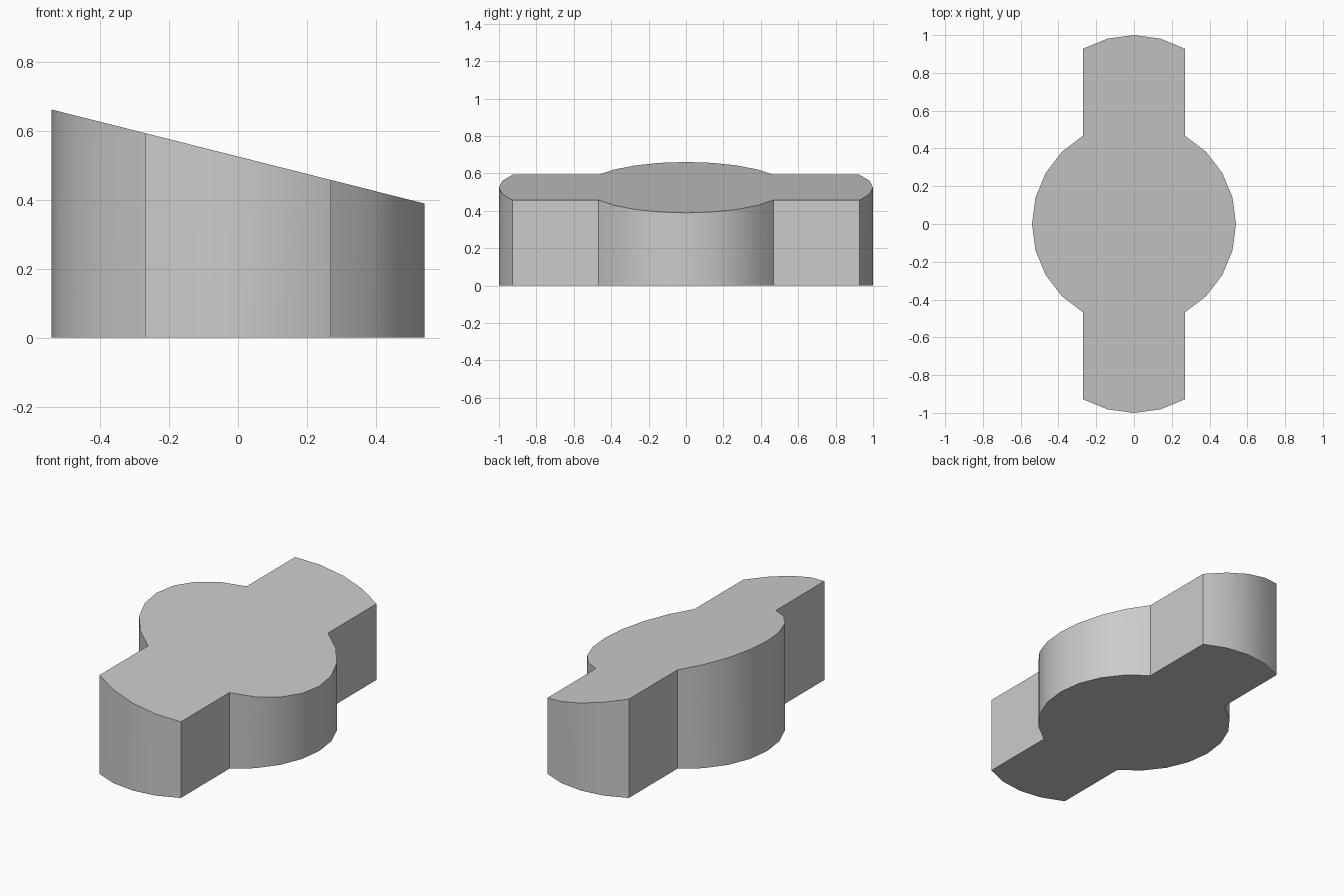
import bpy
import bmesh
from math import sin, cos, radians

cube = bpy.data.objects.get("Cube")
if cube:
    bpy.data.objects.remove(cube, do_unlink=True)

RADIUS = 0.54        # round centre and arm ends share this radius
SHIFT = 0.46         # arm end arcs are the centre arc moved outwards
MID_HEIGHT = 0.525
SLOPE = -0.252       # top falls towards +x


def arc(start, end, y_offset=0.0):
    """Points every 15 degrees along the shared radius."""
    return [(RADIUS * cos(radians(a)), RADIUS * sin(radians(a)) + y_offset)
            for a in range(start, end + 1, 15)]


# Outline: round sides joined by two arms with curved ends
outline = arc(-60, 60) + arc(60, 120, SHIFT) + arc(120, 240) + arc(240, 300, -SHIFT)

# Solid: flat bottom, sloping top
bm = bmesh.new()
bottom = [bm.verts.new((x, y, 0)) for x, y in outline]
top = [bm.verts.new((x, y, MID_HEIGHT + SLOPE * x)) for x, y in outline]
bm.faces.new(bottom[::-1])
bm.faces.new(top)
for i in range(len(outline)):
    j = (i + 1) % len(outline)
    bm.faces.new((bottom[i], bottom[j], top[j], top[i]))
bmesh.ops.recalc_face_normals(bm, faces=bm.faces)
mesh = bpy.data.meshes.new("winged_wedge_block")
bm.to_mesh(mesh)
bm.free()

block = bpy.data.objects.new("winged_wedge_block", mesh)
bpy.context.collection.objects.link(block)

# Plain grey material
grey = bpy.data.materials.new("plain_grey")
grey.use_nodes = True
colour = (0.6, 0.6, 0.6, 1)
grey.diffuse_color = colour
grey.node_tree.nodes["Principled BSDF"].inputs["Base Color"].default_value = colour
mesh.materials.append(grey)

# Smooth curved walls, crisp corners
bpy.ops.object.select_all(action="DESELECT")
block.select_set(True)
bpy.context.view_layer.objects.active = block
bpy.ops.object.shade_smooth_by_angle(angle=radians(30))
